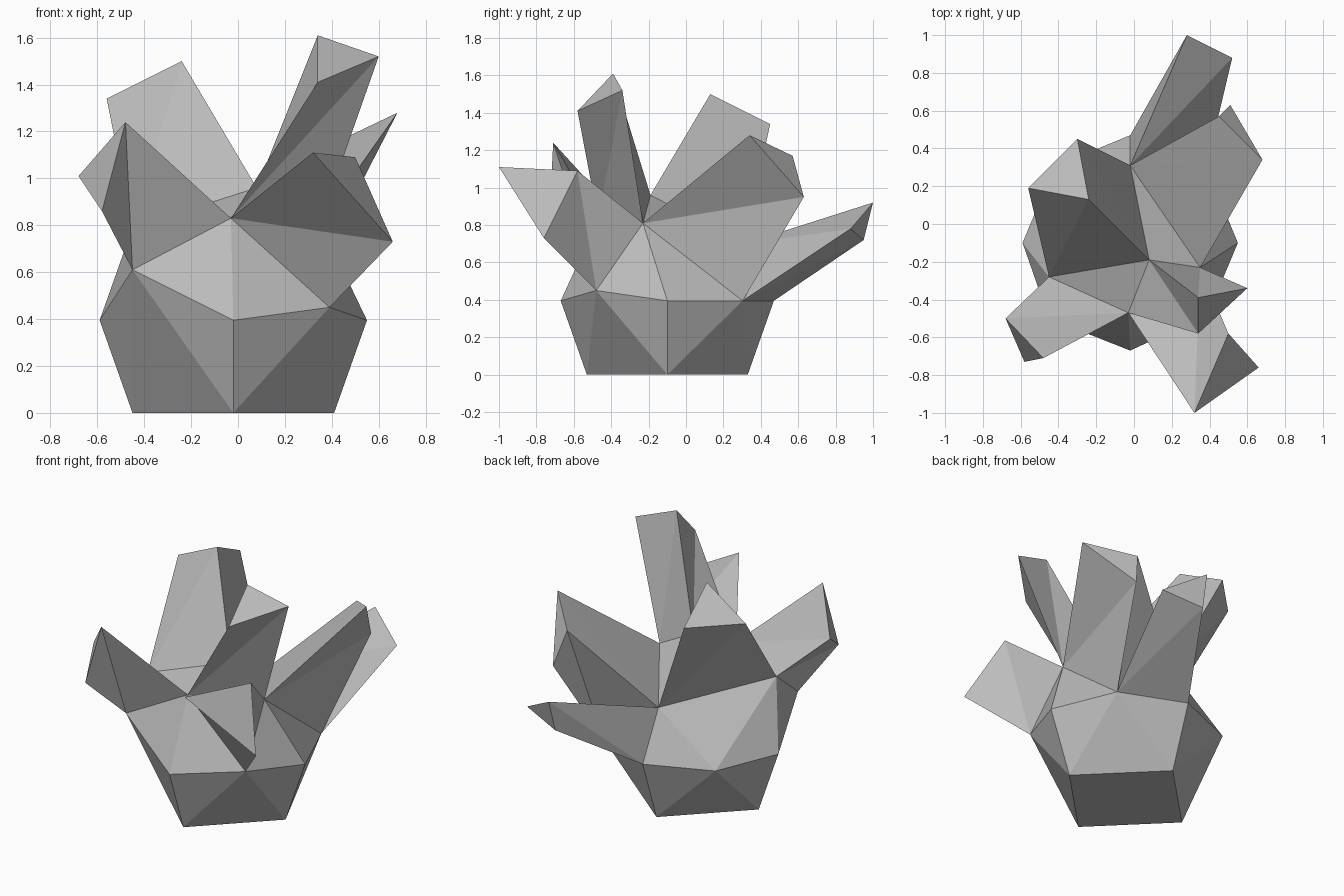
import bpy
from math import cos, sin, pi
from mathutils import Vector

cube = bpy.data.objects.get("Cube")
if cube:
    bpy.data.objects.remove(cube, do_unlink=True)

# One plain stone colour
stone = bpy.data.materials.new("grey_stone")
stone.use_nodes = True
GREY = (0.5, 0.5, 0.5, 1.0)
stone.diffuse_color = GREY
stone.node_tree.nodes["Principled BSDF"].inputs["Base Color"].default_value = GREY


def make_object(name, faces):
    """Flat shaded mesh from faces given as tuples of points; shared points are merged."""
    points, index = [], {}
    polygons = []
    for face in faces:
        polygon = []
        for p in face:
            key = tuple(round(c, 4) for c in p)
            if key not in index:
                index[key] = len(points)
                points.append(key)
            polygon.append(index[key])
        polygons.append(polygon)
    mesh = bpy.data.meshes.new(name)
    mesh.from_pydata(points, [], polygons)
    mesh.materials.append(stone)
    obj = bpy.data.objects.new(name, mesh)
    bpy.context.collection.objects.link(obj)
    return obj


def ring(count, radius, z):
    return [Vector((-0.02 + radius * cos(2 * pi * i / count),
                    -0.10 + radius * sin(2 * pi * i / count), z)) for i in range(count)]


# Rock base: rings of a once-divided octahedron with a flat bottom
lower = ring(4, 0.43, 0.0)
middle = ring(8, 0.57, 0.395)
middle[5] = Vector((-0.45, -0.50, 0.61))   # raised front corner
middle[7] = Vector((0.39, -0.48, 0.45))
upper = [Vector(p) for p in ((0.35, -0.23, 0.81), (-0.02, 0.31, 0.70),
                             (-0.45, -0.28, 0.79), (-0.03, -0.47, 0.83))]
top = Vector((0.08, -0.19, 0.96))

base_faces = {("bottom", 0): tuple(reversed(lower))}
for q in range(4):
    n = (q + 1) % 4
    m0, m1, m2 = middle[2 * q], middle[2 * q + 1], middle[(2 * q + 2) % 8]
    base_faces["cap", q] = (top, upper[q], upper[n])
    base_faces["start", q] = (upper[q], m0, m1)
    base_faces["centre", q] = (upper[q], m1, upper[n])
    base_faces["end", q] = (upper[n], m1, m2)
    base_faces["low_start", q] = (lower[q], m1, m0)
    base_faces["low_centre", q] = (lower[q], lower[n], m1)
    base_faces["low_end", q] = (lower[n], m2, m1)

# Crystals: each grows out of one base face to a smaller, turned tip triangle
crystals = {
    "right_crystal": (("centre", 0), ((0.68, 0.34, 1.28), (0.51, 0.63, 0.95), (0.45, 0.57, 1.17))),
    "back_crystal": (("end", 0), ((0.28, 1.0, 0.92), (0.52, 0.88, 0.78), (0.27, 0.95, 0.72))),
    "broad_crystal": (("cap", 1), ((-0.24, 0.13, 1.50), (-0.30, 0.45, 1.34), (-0.56, 0.19, 1.34))),
    "left_crystal": (("centre", 2), ((-0.68, -0.50, 1.01), (-0.58, -0.73, 0.86), (-0.48, -0.71, 1.24))),
    "front_crystal": (("centre", 3), ((0.32, -1.0, 1.11), (0.66, -0.76, 0.73), (0.50, -0.58, 1.09))),
    "tall_crystal": (("cap", 3), ((0.34, -0.39, 1.61), (0.34, -0.58, 1.41), (0.60, -0.34, 1.52))),
}
for name, (root_key, tip) in crystals.items():
    root = base_faces.pop(root_key)
    faces = [tip]
    for i in range(3):
        j = (i + 1) % 3
        faces += [(root[i], root[j], tip[j]), (root[i], tip[j], tip[i])]
    make_object(name, faces)

make_object("rock_base", base_faces.values())
